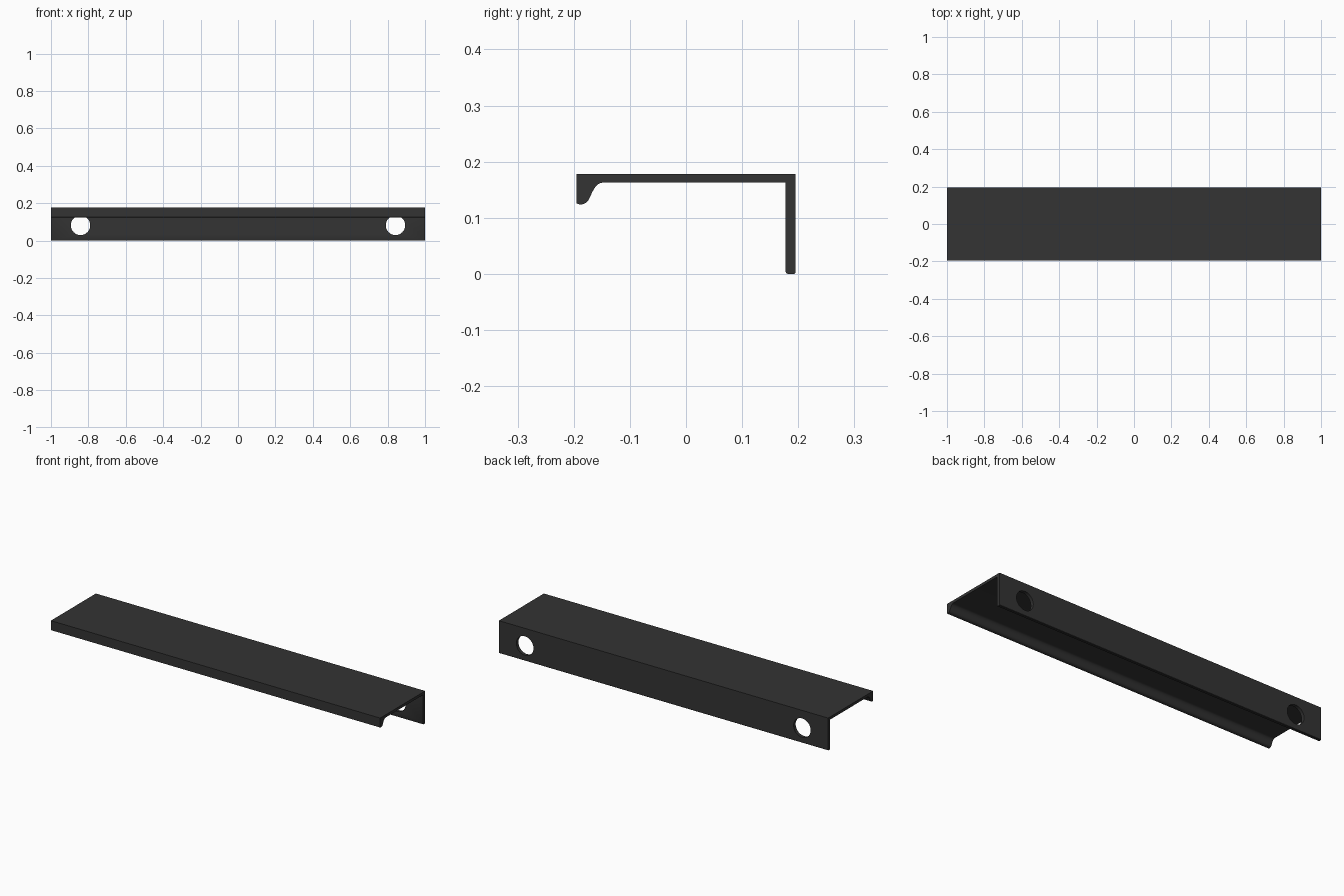
import bpy, bmesh, math

if "Cube" in bpy.data.objects:
    bpy.data.objects.remove(bpy.data.objects["Cube"])

LENGTH = 2.0
HOLE_X, HOLE_Z, HOLE_R = 0.842, 0.082, 0.052

# Cross-section (y, z): back flange, top plate, curled front lip
profile = [
    (0.195, 0.002), (0.195, 0.178), (-0.195, 0.178), (-0.195, 0.126),
    (-0.191, 0.1242), (-0.186, 0.1238), (-0.181, 0.1252), (-0.177, 0.128),
    (-0.174, 0.1315), (-0.171, 0.137), (-0.167, 0.146), (-0.163, 0.153),
    (-0.158, 0.159), (-0.153, 0.162), (-0.147, 0.163), (0.177, 0.163),
    (0.177, 0.005), (0.179, 0.001), (0.182, 0.0), (0.193, 0.0),
]

# Extrude the section along the handle length
bm = bmesh.new()
face = bm.faces.new([bm.verts.new((-LENGTH / 2, y, z)) for y, z in profile])
new = bmesh.ops.extrude_face_region(bm, geom=[face])["geom"]
bmesh.ops.translate(bm, vec=(LENGTH, 0, 0),
                    verts=[v for v in new if isinstance(v, bmesh.types.BMVert)])
bmesh.ops.recalc_face_normals(bm, faces=bm.faces)
mesh = bpy.data.meshes.new("edge_pull_handle")
bm.to_mesh(mesh)
bm.free()
handle = bpy.data.objects.new("edge_pull_handle", mesh)
bpy.context.collection.objects.link(handle)

# Screw holes through the back flange
for side in (-1, 1):
    bpy.ops.mesh.primitive_cylinder_add(
        vertices=48, radius=HOLE_R, depth=0.1,
        location=(side * HOLE_X, 0.187, HOLE_Z), rotation=(math.pi / 2, 0, 0))
    cutter = bpy.context.object
    cutter.name = "hole_cutter"
    bpy.context.view_layer.objects.active = handle
    mod = handle.modifiers.new("screw_hole", 'BOOLEAN')
    mod.operation = 'DIFFERENCE'
    mod.solver = 'EXACT'
    mod.object = cutter
    bpy.ops.object.modifier_apply(modifier=mod.name)
    bpy.data.objects.remove(cutter, do_unlink=True)

# Dark finish
mat = bpy.data.materials.new("black_metal")
mat.diffuse_color = (0.033, 0.033, 0.033, 1)
mat.use_nodes = True
mat.node_tree.nodes["Principled BSDF"].inputs["Base Color"].default_value = mat.diffuse_color
handle.data.materials.clear()
handle.data.materials.append(mat)

bpy.ops.object.select_all(action='DESELECT')
handle.select_set(True)
bpy.context.view_layer.objects.active = handle
bpy.ops.object.shade_smooth_by_angle(angle=math.radians(30))
